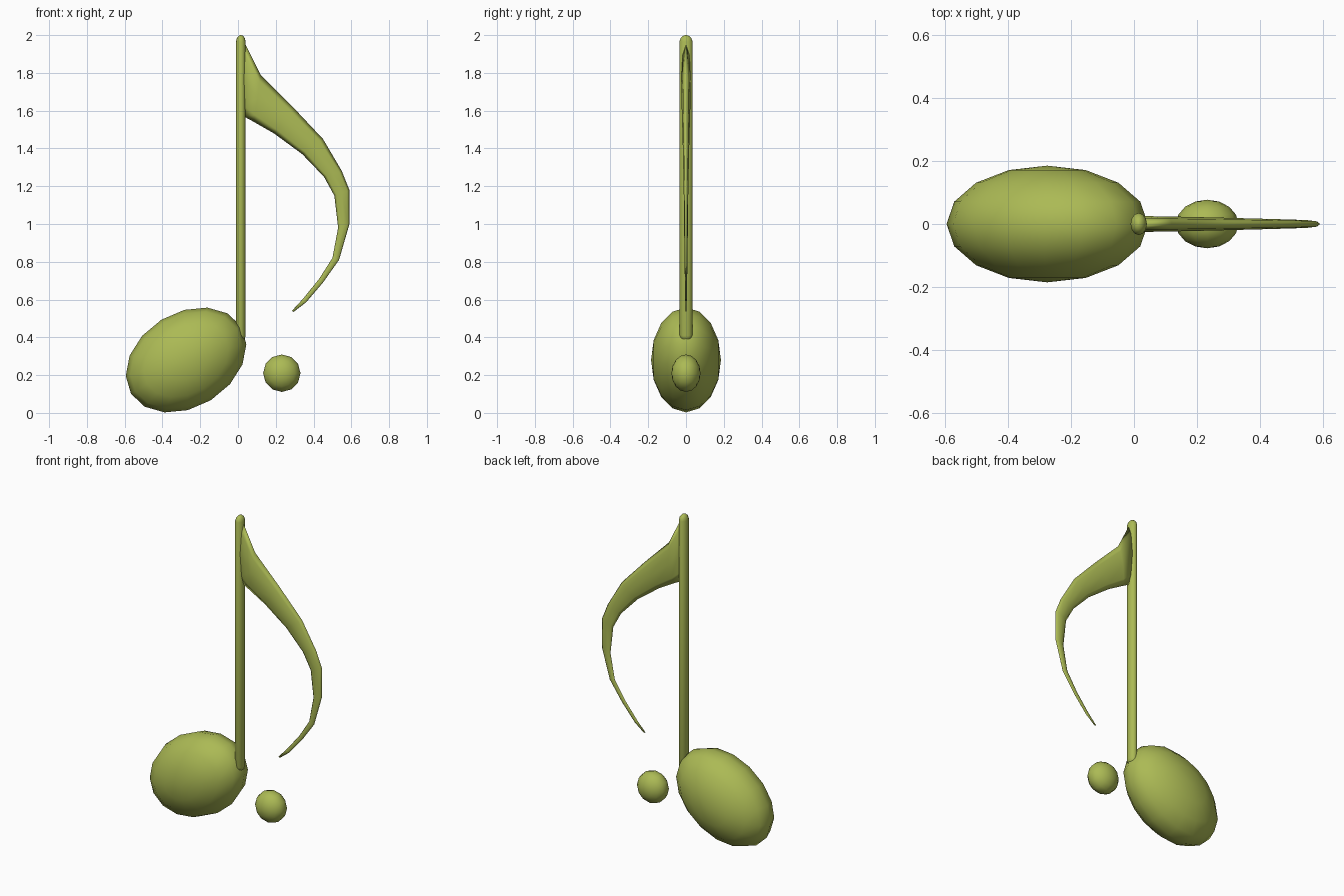
import bpy
import bmesh
import math
from mathutils import Matrix, Vector

cube = bpy.data.objects.get("Cube")
if cube:
    bpy.data.objects.remove(cube, do_unlink=True)

green = bpy.data.materials.new("olive_green")
green.use_nodes = True
colour = (0.41, 0.49, 0.09, 1)
green.diffuse_color = colour
green.node_tree.nodes["Principled BSDF"].inputs["Base Color"].default_value = colour


def finish(name, bm):
    """Turn a bmesh into a smooth, coloured object."""
    bmesh.ops.recalc_face_normals(bm, faces=bm.faces)
    for face in bm.faces:
        face.smooth = True
    mesh = bpy.data.meshes.new(name)
    bm.to_mesh(mesh)
    bm.free()
    mesh.materials.append(green)
    obj = bpy.data.objects.new(name, mesh)
    bpy.context.collection.objects.link(obj)
    return obj


def ellipsoid(name, centre, radii, tilt, segments, rings):
    """Stretched sphere with its poles along y, tilted in the front plane."""
    bm = bmesh.new()
    bmesh.ops.create_uvsphere(bm, u_segments=segments, v_segments=rings, radius=1)
    bm.transform(Matrix.Translation(centre)
                 @ Matrix.Rotation(-math.radians(tilt), 4, 'Y')
                 @ Matrix.Diagonal((*radii, 1))
                 @ Matrix.Rotation(math.pi / 2, 4, 'X'))
    return finish(name, bm)


def loft(name, sections, sides):
    """Skin elliptical sections, each given as centre and two half axes."""
    bm = bmesh.new()
    rings = []
    for centre, a, b in sections:
        angles = [2 * math.pi * i / sides for i in range(sides)]
        rings.append([bm.verts.new(centre + a * math.cos(t) + b * math.sin(t))
                      for t in angles])
    for low, high in zip(rings, rings[1:]):
        for i in range(sides):
            j = (i + 1) % sides
            bm.faces.new((low[i], low[j], high[j], high[i]))
    bm.faces.new(rings[0])
    bm.faces.new(rings[-1])
    return finish(name, bm)


# Note head and dot
ellipsoid("note_head", (-0.275, 0, 0.28), (0.342, 0.185, 0.25), 31.6, 16, 8)
ellipsoid("dot", (0.232, 0, 0.21), (0.099, 0.077, 0.099), 0, 12, 8)

# Stem: oval rod with rounded ends
stem_profile = [(0.38, 0.3), (0.39, 0.75), (0.41, 1), (1.965, 1),
                (1.985, 0.8), (1.996, 0.45), (2.0, 0.1)]
loft("stem", [(Vector((0.015, 0, z)), Vector((0.026 * s, 0, 0)), Vector((0, 0.035 * s, 0)))
              for z, s in stem_profile], 12)

# Flag: outer edge x, z, inner edge x, z, half thickness
flag_stations = [
    (0.03, 1.97, 0.03, 1.57, 0.025),
    (0.12, 1.79, 0.085, 1.54, 0.024),
    (0.29, 1.62, 0.19, 1.48, 0.021),
    (0.45, 1.45, 0.34, 1.37, 0.017),
    (0.55, 1.28, 0.455, 1.25, 0.014),
    (0.59, 1.18, 0.51, 1.15, 0.012),
    (0.59, 1.00, 0.53, 0.98, 0.010),
    (0.535, 0.81, 0.50, 0.82, 0.008),
    (0.45, 0.69, 0.43, 0.71, 0.006),
    (0.36, 0.585, 0.345, 0.605, 0.004),
    (0.295, 0.535, 0.285, 0.54, 0.003),
]
sections = []
for ox, oz, ix, iz, half in flag_stations:
    outer, inner = Vector((ox, 0, oz)), Vector((ix, 0, iz))
    sections.append(((outer + inner) / 2, (outer - inner) / 2, Vector((0, half, 0))))
loft("flag", sections, 8)
